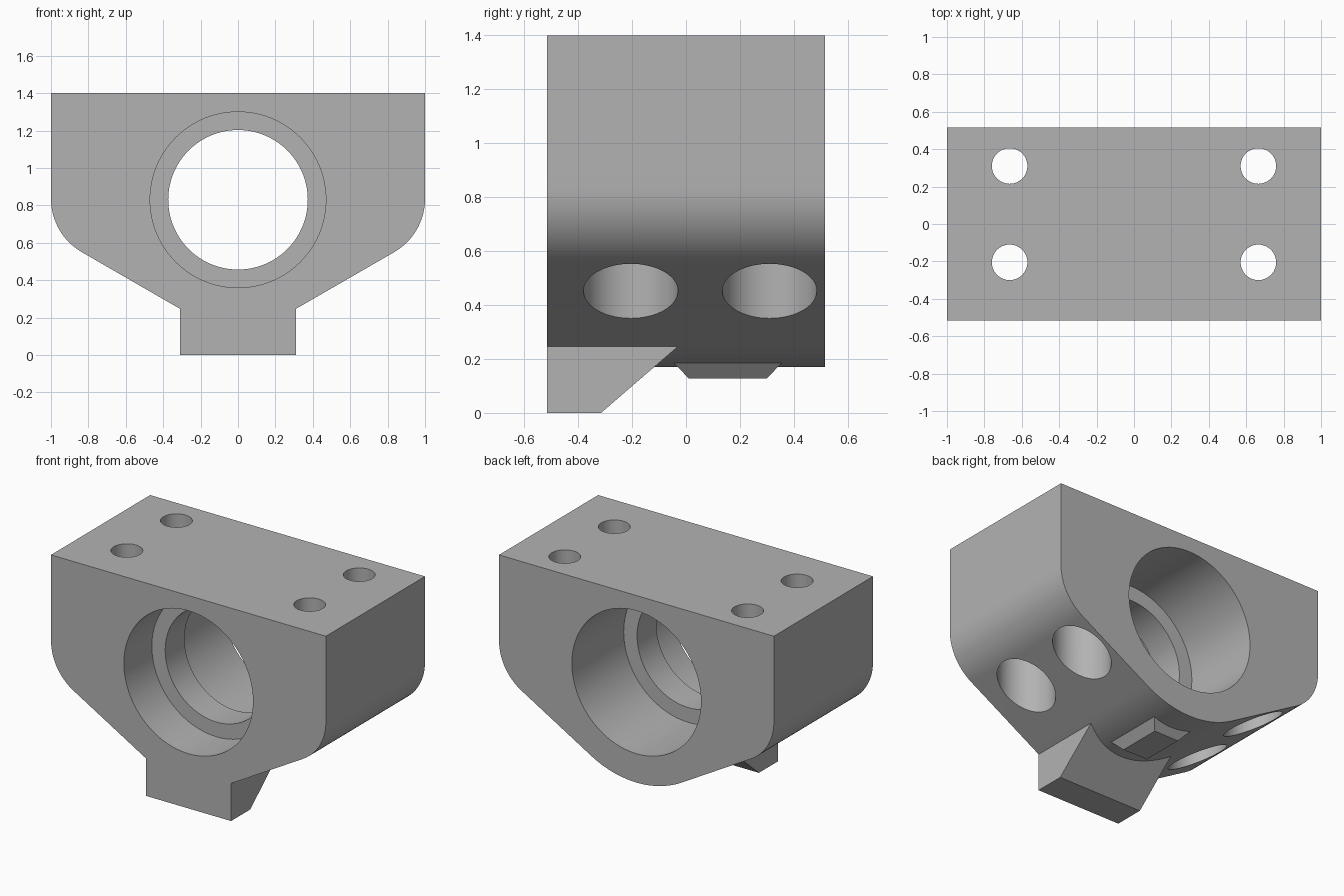
import bpy, bmesh
from math import sin, cos, tan, radians
from mathutils import Matrix

cube = bpy.data.objects.get("Cube")
if cube:
    bpy.data.objects.remove(cube, do_unlink=True)

HALF_Y, TOP = 0.515, 1.4
BORE_Z, SHELL_R, FILLET = 0.83, 0.66, 0.33
SLOPE = radians(30)

grey = bpy.data.materials.new("light_grey")
grey.use_nodes = True
colour = (0.45, 0.45, 0.45, 1)
grey.diffuse_color = colour
grey.node_tree.nodes["Principled BSDF"].inputs["Base Color"].default_value = colour


def add_object(name, bm):
    bmesh.ops.recalc_face_normals(bm, faces=bm.faces)
    mesh = bpy.data.meshes.new(name)
    bm.to_mesh(mesh)
    bm.free()
    mesh.materials.append(grey)
    obj = bpy.data.objects.new(name, mesh)
    bpy.context.collection.objects.link(obj)
    return obj


def prism(name, points, offset):
    bm = bmesh.new()
    face = bm.faces.new([bm.verts.new(p) for p in points])
    result = bmesh.ops.extrude_face_region(bm, geom=[face])
    verts = [v for v in result["geom"] if isinstance(v, bmesh.types.BMVert)]
    bmesh.ops.translate(bm, verts=verts, vec=offset)
    return add_object(name, bm)


def cylinder(name, radius, start, end, axis, x=0, y=0, z=0, sides=96):
    bm = bmesh.new()
    mid = (start + end) / 2
    if axis == "Y":
        matrix = Matrix.Translation((x, mid, z)) @ Matrix.Rotation(radians(90), 4, "X")
    else:
        matrix = Matrix.Translation((x, y, mid))
    bmesh.ops.create_cone(bm, cap_ends=True, segments=sides, radius1=radius,
                          radius2=radius, depth=end - start, matrix=matrix)
    return add_object(name, bm)


def combine(target, other, operation):
    mod = target.modifiers.new("combine", "BOOLEAN")
    mod.operation = operation
    mod.solver = "EXACT"
    mod.object = other
    bpy.context.view_layer.objects.active = target
    bpy.ops.object.modifier_apply(modifier=mod.name)
    bpy.data.objects.remove(other, do_unlink=True)


# Housing outline: round bottom, sloped flanks, rounded shoulders, flat top
edge_z = BORE_Z - SHELL_R / cos(SLOPE) + tan(SLOPE)
fillet_z = edge_z + FILLET * tan(radians(30))
right = [(SHELL_R * sin(radians(a)), BORE_Z - SHELL_R * cos(radians(a)))
         for a in range(3, 31, 3)]
right += [(1 - FILLET + FILLET * sin(radians(a)), fillet_z - FILLET * cos(radians(a)))
          for a in range(30, 91, 4)]
right.append((1, TOP))
outline = [(0, BORE_Z - SHELL_R)] + right + [(-x, z) for x, z in reversed(right)]
housing = prism("housing", [(x, -HALF_Y, z) for x, z in outline], (0, 2 * HALF_Y, 0))

# Front foot with a sloped back
foot_profile = [(-HALF_Y, 0), (-0.315, 0), (-0.03, 0.246), (-HALF_Y, 0.246)]
foot = prism("foot", [(-0.31, y, z) for y, z in foot_profile], (0.62, 0, 0))
combine(housing, foot, "UNION")

# Bore with an inner ridge
for radius, start, end in ((0.373, -0.7, 0.7), (0.47, -0.7, -0.224), (0.47, -0.024, 0.7)):
    combine(housing, cylinder("bore_cutter", radius, start, end, "Y", z=BORE_Z), "DIFFERENCE")

# Bolt holes, each widened from below
for x in (-0.665, 0.665):
    for y in (-0.205, 0.31):
        combine(housing, cylinder("bolt_cutter", 0.095, 0.1, 1.6, "Z", x, y, sides=48), "DIFFERENCE")
        combine(housing, cylinder("recess_cutter", 0.175, 0.1, 1.0, "Z", x, y, sides=64), "DIFFERENCE")

# Small tapered pad under the housing
bm = bmesh.new()
bmesh.ops.create_cube(bm, size=1)
for v in bm.verts:
    low = v.co.z < 0
    v.co.x *= 0.18 if low else 0.28
    v.co.y = 0.155 + v.co.y * (0.29 if low else 0.4)
    v.co.z = 0.128 if low else 0.185
bottom_pad = add_object("bottom_pad", bm)

# Smooth curved walls, keep edges sharp
bpy.ops.object.select_all(action="DESELECT")
housing.select_set(True)
bpy.context.view_layer.objects.active = housing
bpy.ops.object.shade_smooth_by_angle(angle=radians(25))
